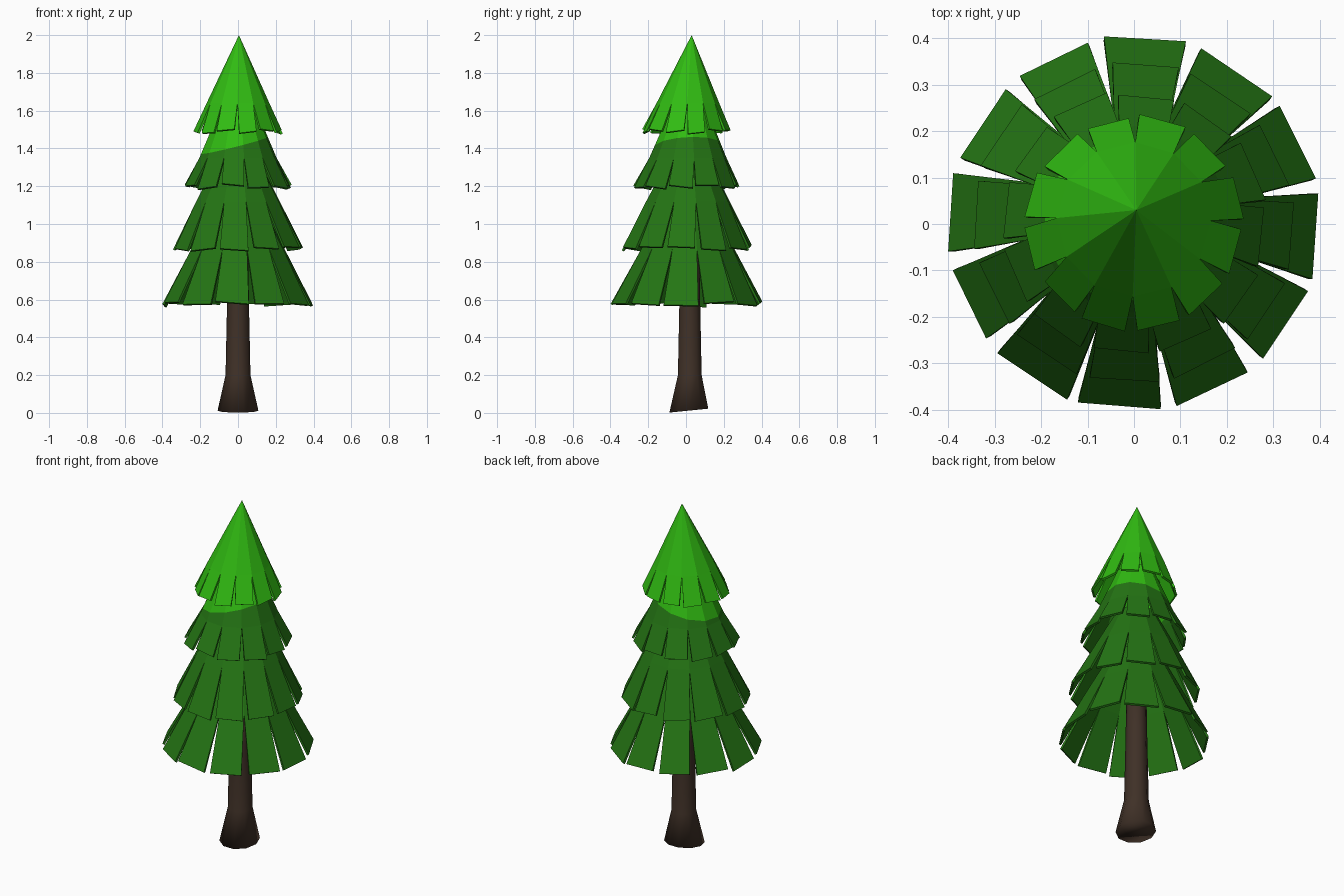
import bpy, bmesh, math, random
from mathutils import Vector

if "Cube" in bpy.data.objects:
    bpy.data.objects.remove(bpy.data.objects["Cube"])

random.seed(4)
N = 12  # flaps per foliage layer


def material(name, rgb):
    m = bpy.data.materials.new(name)
    m.diffuse_color = (*rgb, 1)
    m.use_nodes = True
    m.node_tree.nodes["Principled BSDF"].inputs["Base Color"].default_value = m.diffuse_color
    return m


bright = material("bright green", (0.03, 0.5, 0.006))
dark = material("dark green", (0.018, 0.18, 0.007))
brown = material("bark brown", (0.05, 0.03, 0.02))


def finish(name, bm, mats):
    me = bpy.data.meshes.new(name)
    bm.to_mesh(me)
    bm.free()
    for m in mats:
        me.materials.append(m)
    ob = bpy.data.objects.new(name, me)
    bpy.context.collection.objects.link(ob)
    return ob


def polar(r, a, z, cy=0.0):
    return (r * math.cos(a), cy + r * math.sin(a), z)


def layer(name, low, mid, top, phase, mats, gap=0.17, split=None):
    """Hollow cone whose skirt is cut into flaps by V slits; low/mid/top = (radius, z)."""
    bm = bmesh.new()
    step = math.tau / N
    start = math.radians(phase) - step / 2
    ring = [bm.verts.new(polar(mid[0], start + i * step, mid[1], 0.01)) for i in range(N)]
    if top[0] == 0:
        apex = bm.verts.new((0.005, 0.03, top[1]))
    else:
        upper = [bm.verts.new(polar(top[0], start + i * step, top[1], 0.015)) for i in range(N)]
    for i in range(N):
        j = (i + 1) % N
        # Cone body
        if top[0] == 0:
            bm.faces.new((ring[i], ring[j], apex))
        else:
            bm.faces.new((ring[i], ring[j], upper[j], upper[i]))
        # Hanging flap
        r = low[0] + random.uniform(-0.008, 0.002)
        z = low[1] + random.uniform(-0.004, 0.016)
        tilt = random.uniform(-0.008, 0.008)
        g0, g1 = (step * gap * random.uniform(0.3, 0.7) for _ in range(2))
        a = bm.verts.new(polar(r, start + i * step + g0, z - tilt))
        b = bm.verts.new(polar(r, start + (i + 1) * step - g1, z + tilt))
        bm.faces.new((a, b, ring[j], ring[i]))
    # Slanted colour boundary
    if split:
        co, no = Vector(split[0]), Vector(split[1])
        bmesh.ops.bisect_plane(bm, geom=bm.verts[:] + bm.edges[:] + bm.faces[:],
                               plane_co=co, plane_no=no)
        for f in bm.faces:
            f.material_index = int((f.calc_center_median() - co).dot(no) > 0)
    ob = finish(name, bm, mats)
    s = ob.modifiers.new("thickness", "SOLIDIFY")
    s.thickness = 0.012
    s.offset = -1
    return ob


# Foliage, bottom to top
layer("bottom_branches", (0.408, 0.572), (0.25, 0.87), (0.14, 1.08), -4, [dark])
layer("lower_middle_branches", (0.352, 0.868), (0.225, 1.12), (0.11, 1.34), -4, [dark])
layer("upper_middle_branches", (0.288, 1.195), (0.207, 1.35), (0.10, 1.60), -6,
      [dark, bright], 0.15, ((0, 0, 1.42), (-0.25, -0.05, 1)))
layer("treetop", (0.236, 1.485), (0.166, 1.64), (0, 2.0), 14, [bright], 0.2)

# Trunk with a flared foot
bm = bmesh.new()
sides = 10
rings = []
for r, z, cy in ((0.108, 0.0, 0.015), (0.066, 0.2, 0.02), (0.058, 0.58, 0.02), (0.05, 1.1, 0.02)):
    rings.append([bm.verts.new(polar(r, math.tau * k / sides,
                  z + (0.012 + 0.1 * r * math.sin(math.tau * k / sides) if z == 0 else 0), cy))
                  for k in range(sides)])
for lo, hi in zip(rings, rings[1:]):
    for k in range(sides):
        n = (k + 1) % sides
        bm.faces.new((lo[k], lo[n], hi[n], hi[k]))
bm.faces.new(rings[0][::-1])
bm.faces.new(rings[-1])
for f in bm.faces:
    f.smooth = True
finish("trunk", bm, [brown])
